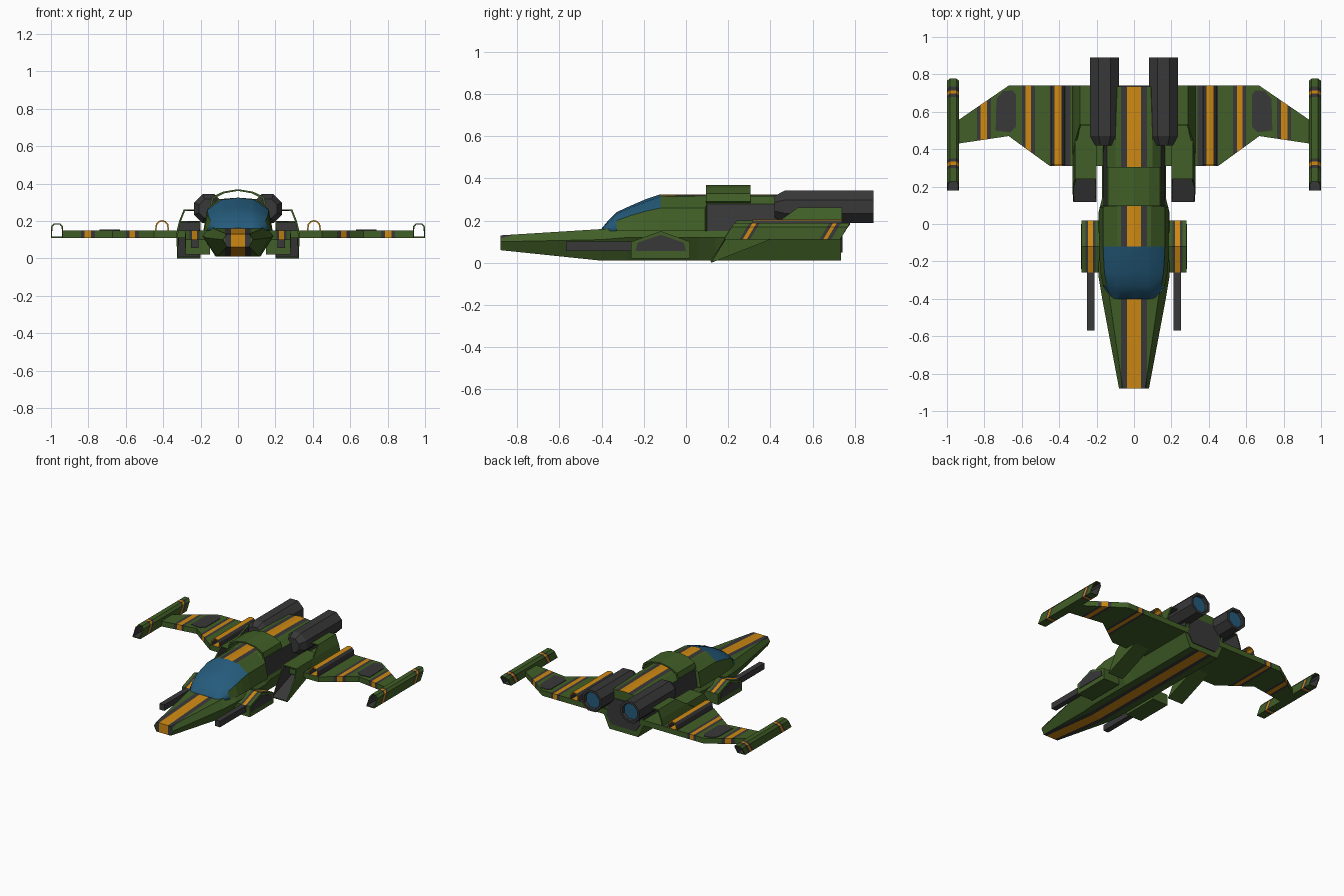
import bpy, bmesh, math
from mathutils import Vector

if "Cube" in bpy.data.objects:
    bpy.data.objects.remove(bpy.data.objects["Cube"])

COLOURS = {"green_paint": (0.052, 0.113, 0.020), "orange_stripe": (0.62, 0.25, 0.006),
           "dark_metal": (0.04, 0.04, 0.042), "blue_glass": (0.018, 0.105, 0.2)}
MATS = []
for n, c in COLOURS.items():
    m = bpy.data.materials.new(n)
    m.diffuse_color = (*c, 1)
    m.use_nodes = True
    m.node_tree.nodes["Principled BSDF"].inputs["Base Color"].default_value = m.diffuse_color
    MATS.append(m)
G, O, D, B = range(4)


def loft(rings, caps=(True, True)):
    """Skin a list of equal-length point rings."""
    bm = bmesh.new()
    vs = [[bm.verts.new(p) for p in r] for r in rings]
    n = len(vs[0])
    for a, b in zip(vs, vs[1:]):
        for i in range(n):
            j = (i + 1) % n
            bm.faces.new((a[i], a[j], b[j], b[i]))
    if caps[0]:
        bm.faces.new(vs[0])
    if caps[1]:
        bm.faces.new(vs[-1])
    bmesh.ops.recalc_face_normals(bm, faces=bm.faces)
    return bm


def prism(profile, axis, a, b):
    """Extrude a 2D profile along an axis from a to b."""
    def at(p, t):
        q = list(p)
        q.insert("xyz".index(axis), t)
        return q
    return loft([[at(p, a) for p in profile], [at(p, b) for p in profile]])


def cut(bm, normal, offsets):
    """Slice extra edges where a stripe starts or ends."""
    n = Vector(normal)
    for o in offsets:
        bmesh.ops.bisect_plane(bm, geom=bm.verts[:] + bm.edges[:] + bm.faces[:],
                               plane_co=n * (o / n.length_squared), plane_no=n)


def finish(name, bm, paint=G, mirror=False, shell=0):
    bm.normal_update()
    for f in bm.faces:
        f.material_index = paint(f.calc_center_median(), f.normal) if callable(paint) else paint
        f.smooth = f.material_index == B and len(f.verts) == 4
    me = bpy.data.meshes.new(name)
    bm.to_mesh(me)
    bm.free()
    ob = bpy.data.objects.new(name, me)
    bpy.context.collection.objects.link(ob)
    for m in (MATS[:3] if shell else MATS):
        me.materials.append(m)
    if mirror:
        ob.modifiers.new("mirror", 'MIRROR')
    if shell:  # hollow tube with a dark inside
        s = ob.modifiers.new("shell", 'SOLIDIFY')
        s.thickness, s.offset, s.material_offset = shell, -1, 2
    return ob


def mirrored(half, y):
    """Full ring from the half on the +x side, top to bottom."""
    return [(x, y, z) for x, z in half] + [(-x, y, z) for x, z in reversed(half) if x > 0]


def stripe(x):
    return O if abs(x) < 0.037 else D if abs(x) < 0.07 else G


# lower hull: long six-sided body with the centre stripe above and below
hull = [(-.88, .06, .13, .08, .10, .06, .06), (-.40, .13, .16, .17, .11, .11, .01),
        (-.28, .15, .17, .19, .12, .12, .01), (.06, .15, .17, .19, .12, .12, .01),
        (.14, .15, .17, .17, .12, .12, .01), (.735, .15, .17, .17, .12, .12, .01)]
bm = loft([mirrored([(a, za), (b, zb), (c, zc)], y) for y, a, za, b, zb, c, zc in hull])
cut(bm, (1, 0, 0), (-.07, -.037, .037, .07))
finish("lower_hull", bm, lambda c, n: stripe(c.x) if abs(n.z) > .5 or n.y < -.5 else G)

# upper body: canopy glass in front, striped spine behind
upper = [(-.40, .163, .09, .16, .11, .157, .12, .15), (-.365, .205, .09, .198, .13, .175, .145, .15),
         (-.33, .24, .09, .232, .145, .20, .165, .15), (-.26, .272, .09, .263, .158, .225, .18, .15),
         (-.19, .302, .09, .29, .162, .245, .184, .15),
         (-.12, .325, .09, .313, .165, .26, .185, .15), (.09, .325, .09, .315, .165, .26, .185, .15),
         (.10, .325, .1, .317, .145, .28, .165, .15), (.45, .325, .1, .317, .145, .28, .165, .15),
         (.735, .32, .09, .312, .13, .27, .15, .15)]
bm = loft([mirrored([(0, t), (a, za), (b, zb), (c, zc)], y) for y, t, a, za, b, zb, c, zc in upper])
cut(bm, (1, 0, 0), (-.07, -.037, .037, .07))


def upper_paint(c, n):
    if c.y < -.12:
        return B if c.y < -.3 or c.z > .24 or n.z > .6 else G
    if n.z > .8:
        return stripe(c.x)
    return D if .1 < c.y < .45 and n.z < .5 and abs(c.x) > .12 else G


finish("cockpit_and_spine", bm, upper_paint)

# thin arched roof band
outer = [(.15, .29), (.14, .328), (.08, .357), (0, .37), (-.08, .357), (-.14, .328), (-.15, .29)]
inner = [(x * .93, z - .009) for x, z in reversed(outer)]
finish("roof_arch", prism(outer + inner, "y", .095, .305))

# stern panel
finish("stern_panel", prism([(-.1, .05), (.1, .05), (.14, .11), (.12, .25), (-.12, .25), (-.14, .11)],
                            "y", .733, .741), D)

# wings with wraparound stripes
bm = prism([(.12, .31), (.45, .31), (.67, .47), (.94, .43), (.94, .555), (.67, .74), (.12, .74)],
           "z", .11, .15)
bands = [(.34, .385, D), (.385, .425, O), (.425, .45, D), (.53, .55, D), (.55, .58, O), (.58, .6, D),
         (.765, .785, D), (.785, .82, O), (.82, .84, D)]
cut(bm, (1, 0, 0), sorted({v for b in bands for v in b[:2]}))


def wing_paint(c, n):
    if c.x < .46 and n.z < .5:
        return G
    return next((m for a, b, m in bands if a < c.x < b), G)


finish("wing", bm, wing_paint, True)
finish("wing_panel", prism([(.63, .52), (.63, .69), (.65, .715), (.70, .71), (.735, .67), (.74, .5), (.66, .49)],
                           "z", .148, .154), D, True)

# hollow ridge along each wing root
arc = [(.406 + .038 * math.cos(a), .15 + .055 * math.sin(a) ** .7)
       for a in [max(0, math.pi * i / 6) for i in range(6)]] + [(.368, .15)]
inn = [(.406 + (x - .406) * .8, .15 + (z - .15) * .86) for x, z in reversed(arc)]
finish("wing_ridge", prism(arc + inn, "y", .315, .74),
       lambda c, n: O if abs(c.x - .406) < .025 else D, True)


# wing tip pods: open slanted tubes with slanted stripes
def slanted(profile, y, slope, z0):
    return [(x, y + slope * (z - z0), z) for x, z in profile]


pod = [(.935, .11), (1, .11), (1, .17), (.985, .188), (.95, .188), (.935, .17)]
bm = loft([slanted(pod, .18, .6, .11), slanted(pod, .73, .6, .11)], (False, False))
marks = [(.253, .268, D), (.268, .288, O), (.288, .303, D), (.633, .650, D), (.650, .668, O), (.668, .688, D)]
cut(bm, (0, 1, -.6), [v - .066 for v in sorted({v for b in marks for v in b[:2]})])
finish("wing_tip_pod", bm,
       lambda c, n: next((m for a, b, m in marks if a < c.y - .6 * (c.z - .11) < b), G), True, .008)

# air intakes: slanted mouth, floor rising into the wing
prof = [(.2, 0), (.325, 0), (.33, .13), (.315, .2), (.2, .2)]
bm = loft([slanted(prof, .12, .6, 0), [(x, .40, max(z, .11)) for x, z in prof],
           [(x, .53, max(z, .11)) for x, z in prof]], (False, True))
finish("air_intake", bm, G, True, .01)
scoop = [(.16, .14), (.33, .14), (.315, .2), (.29, .262), (.16, .262)]
finish("upper_scoop", loft([slanted(scoop, .36, 1.4, .14), slanted(scoop, .74, 0, 0)], (False, False)),
       G, True, .01)

# side gun housings with stripe and dark outer panel
bm = prism([(-.26, .02), (-.26, .10), (-.12, .15), (.02, .10), (.02, .02)], "x", .15, .28)
cut(bm, (1, 0, 0), (.205, .22, .245, .26))


def gun_paint(c, n):
    if n.z > .5:
        return O if .22 < c.x < .245 else D if .205 < c.x < .26 else G
    return G


finish("gun_housing", bm, gun_paint, True)
finish("gun_housing_panel", prism([(-.24, .055), (-.23, .095), (-.12, .133), (-.01, .095), (0, .055)],
                                  "x", .276, .284), D, True)
finish("gun_barrel", prism([(.21, .055), (.25, .055), (.25, .1), (.21, .1)], "y", -.57, -.25), D, True)


# twin octagonal engines with glowing blue nozzles
def octagon(y, r):
    return [(.158 + r * math.cos(math.pi * (i + .5) / 4), y, .266 + r * math.sin(math.pi * (i + .5) / 4))
            for i in range(8)]


bm = loft([octagon(*s) for s in [(.42, .055), (.47, .084), (.89, .084), (.89, .066), (.87, .062)]])
finish("engine", bm, lambda c, n: B if n.y > .9 and .86 < c.y < .88 else D, True)
